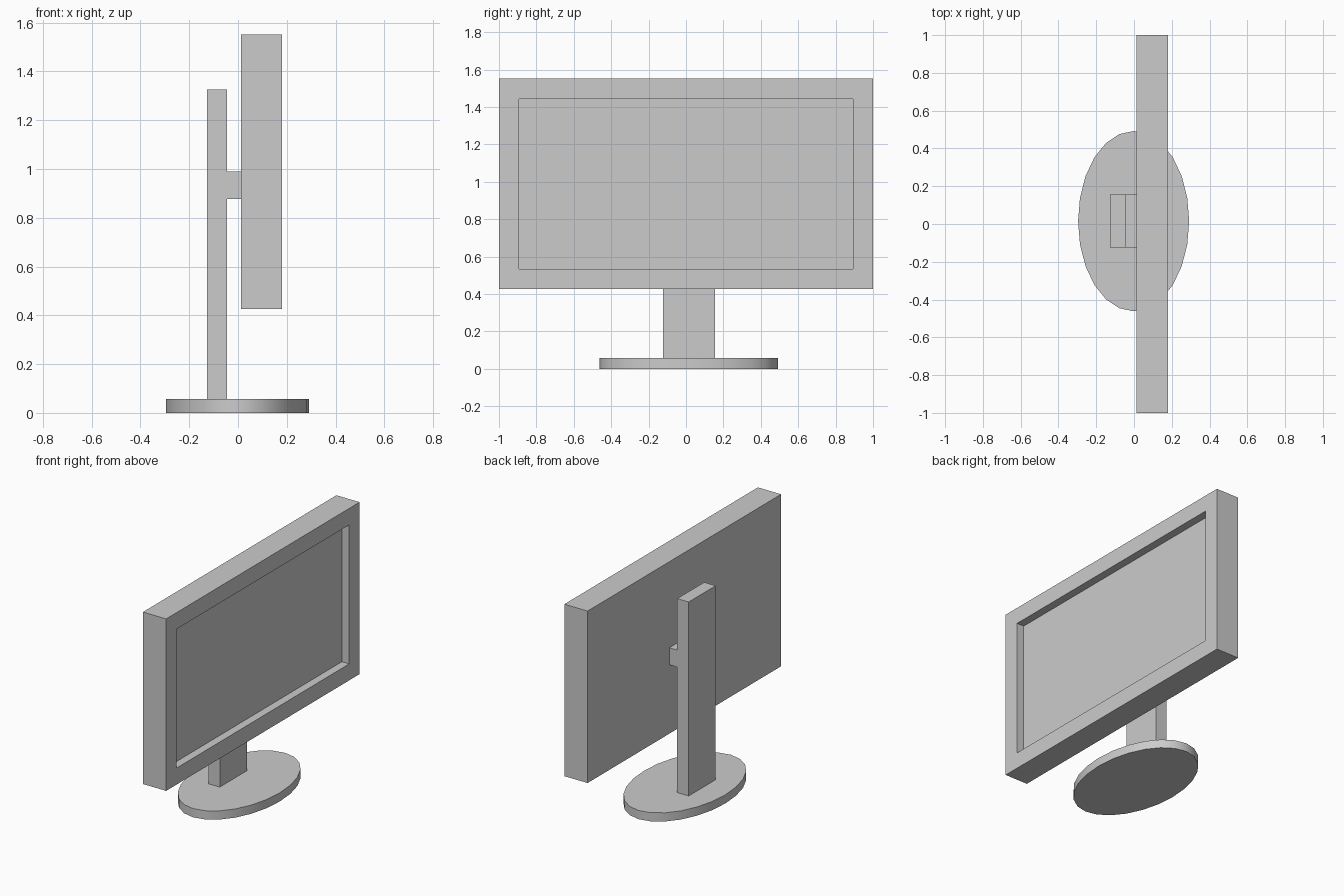
import bpy
import bmesh
from mathutils import Matrix, Vector

if "Cube" in bpy.data.objects:
    bpy.data.objects.remove(bpy.data.objects["Cube"], do_unlink=True)

# One plain grey for the whole monitor
grey = bpy.data.materials.new("plain grey")
grey.use_nodes = True
colour = (0.6, 0.6, 0.6, 1)
grey.diffuse_color = colour
grey.node_tree.nodes["Principled BSDF"].inputs["Base Color"].default_value = colour


def add_object(name, bm):
    mesh = bpy.data.meshes.new(name)
    bm.to_mesh(mesh)
    bm.free()
    mesh.materials.append(grey)
    obj = bpy.data.objects.new(name, mesh)
    bpy.context.collection.objects.link(obj)
    return obj


def box(low, high):
    low, high = Vector(low), Vector(high)
    bm = bmesh.new()
    place = Matrix.Translation((low + high) / 2) @ Matrix.Diagonal((*(high - low), 1))
    bmesh.ops.create_cube(bm, size=1, matrix=place)
    bm.normal_update()
    return bm


# Screen housing, with the display sunk into its +x face
bm = box((0.012, -1, 0.427), (0.18, 1, 1.552))
face = max(bm.faces, key=lambda f: f.normal.x)
bmesh.ops.inset_individual(bm, faces=[face], thickness=0.108, use_even_offset=True)
display = bmesh.ops.extrude_discrete_faces(bm, faces=[face])["faces"][0]
bmesh.ops.translate(bm, verts=display.verts, vec=(-0.053, 0, 0))
bmesh.ops.recalc_face_normals(bm, faces=bm.faces)
add_object("screen_housing", bm)

# Upright and the short arm that carries the screen
stand_right, stand_left = -0.124, 0.155
add_object("stand_upright", box((-0.128, stand_right, 0.057), (-0.045, stand_left, 1.326)))
add_object("mounting_arm", box((-0.045, stand_right, 0.878), (0.012, stand_left, 0.989)))

# Oval foot
bm = bmesh.new()
place = Matrix.Translation((-0.002, 0.015, 0.0285)) @ Matrix.Diagonal((0.294, 0.477, 1, 1))
bmesh.ops.create_cone(bm, cap_ends=True, segments=24, radius1=1, radius2=1,
                      depth=0.057, matrix=place)
foot = add_object("oval_foot", bm)
bpy.ops.object.select_all(action="DESELECT")
foot.select_set(True)
bpy.context.view_layer.objects.active = foot
bpy.ops.object.shade_smooth_by_angle()
